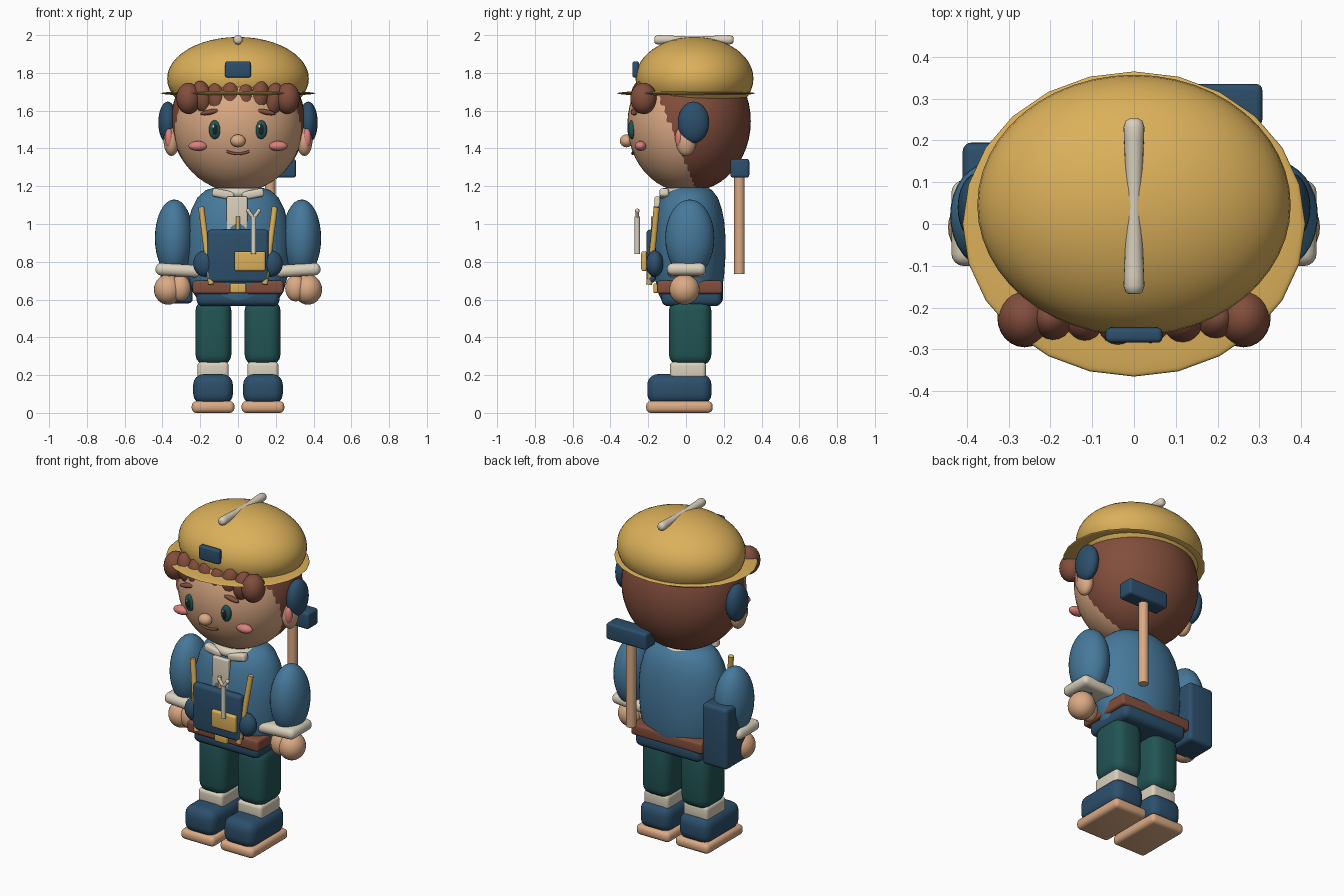
import bpy, bmesh, math
from mathutils import Vector

cube = bpy.data.objects.get("Cube")
if cube:
    bpy.data.objects.remove(cube, do_unlink=True)


def material(name, hex_code):
    """Flat material from an sRGB hex colour, stored as linear values."""
    srgb = [int(hex_code[i:i + 2], 16) / 255 for i in (0, 2, 4)]
    rgba = [((c + 0.055) / 1.055) ** 2.4 for c in srgb] + [1]
    mat = bpy.data.materials.new(name)
    mat.use_nodes = True
    mat.diffuse_color = rgba
    mat.node_tree.nodes["Principled BSDF"].inputs["Base Color"].default_value = rgba
    return mat


SKIN = material("skin_tan", "DBAA84")
BROWN = material("hair_brown", "824E3C")
GOLD = material("gold", "DBB05A")
BLUE = material("shirt_blue", "46799B")
NAVY = material("navy", "2C4F6B")
TEAL = material("dark_teal", "225454")
CREAM = material("cream", "DAD0BC")
PINK = material("pink", "DB807C")
DARK = material("near_black", "1C2226")


def finish(name, mat, angle=50):
    ob = bpy.context.object
    ob.name = ob.data.name = name
    ob.data.materials.append(mat)
    bpy.ops.object.shade_smooth_by_angle(angle=math.radians(angle))
    return ob


def ball(name, mat, loc, radii, segs=32, tilt=0):
    bpy.ops.mesh.primitive_uv_sphere_add(segments=segs, ring_count=max(8, segs // 2),
                                         radius=1, location=loc, rotation=(0, tilt, 0))
    bpy.context.object.scale = radii
    return finish(name, mat)


def box(name, mat, loc, size, bevel=0.02, tilt=0):
    bpy.ops.mesh.primitive_cube_add(size=1, location=loc, rotation=(0, tilt, 0))
    ob = bpy.context.object
    bm = bmesh.new()
    bm.from_mesh(ob.data)
    bmesh.ops.scale(bm, vec=size, verts=bm.verts)
    bmesh.ops.bevel(bm, geom=bm.edges[:], offset=bevel, segments=4,
                    profile=0.5, affect='EDGES')
    bm.to_mesh(ob.data)
    bm.free()
    return finish(name, mat)


def rod(name, mat, start, end, radius, sides=16):
    a, b = Vector(start), Vector(end)
    bpy.ops.mesh.primitive_cylinder_add(vertices=sides, radius=radius, depth=(b - a).length,
                                        location=(a + b) / 2)
    ob = bpy.context.object
    ob.rotation_euler = (b - a).to_track_quat('Z', 'Y').to_euler()
    return finish(name, mat)


def lathe(name, mat, profile, loc, scale=(1, 1, 1), rotation=(0, 0, 0), sides=32):
    """Spin a (radius, height) profile round the local z axis."""
    bm = bmesh.new()
    rings = [[bm.verts.new((r * math.cos(t * math.tau / sides),
                            r * math.sin(t * math.tau / sides), z))
              for t in range(sides)] for r, z in profile]
    for low, high in zip(rings, rings[1:]):
        for i in range(sides):
            j = (i + 1) % sides
            bm.faces.new((low[i], low[j], high[j], high[i]))
    bm.faces.new(rings[0][::-1])
    bm.faces.new(rings[-1])
    mesh = bpy.data.meshes.new(name)
    bm.to_mesh(mesh)
    bm.free()
    ob = bpy.data.objects.new(name, mesh)
    bpy.context.collection.objects.link(ob)
    ob.location, ob.scale, ob.rotation_euler = loc, scale, rotation
    bpy.ops.object.select_all(action='DESELECT')
    ob.select_set(True)
    bpy.context.view_layer.objects.active = ob
    return finish(name, mat)


# Head and hair
ball("head", SKIN, (0, 0, 1.53), (0.345, 0.31, 0.36), 48)
ball("back_hair", BROWN, (0, 0.025, 1.544), (0.354, 0.318, 0.37), 48)
ball("nose", SKIN, (0, -0.315, 1.44), (0.04, 0.035, 0.034), 24)
for i in range(6):
    x = -0.19 + i * 0.076
    ball("fringe_curl", BROWN, (x, -0.24 + abs(x) * 0.08, 1.672 - 0.012 * (i % 2)),
         (0.052, 0.055, 0.088), 20, x)

# Mouth
curve = bpy.data.curves.new("mouth", 'CURVE')
curve.dimensions = '3D'
curve.bevel_depth = 0.007
curve.use_fill_caps = True
spline = curve.splines.new('POLY')
spline.points.add(8)
for i, point in enumerate(spline.points):
    u = i / 4 - 1
    point.co = (u * 0.06, -0.283 + 0.005 * u * u, 1.372 + 0.013 * u * u, 1)
curve.materials.append(BROWN)
mouth = bpy.data.objects.new("mouth", curve)
bpy.context.collection.objects.link(mouth)

# Hat
ball("hat_dome", GOLD, (0, 0.045, 1.77), (0.375, 0.312, 0.22), 48)
ball("hat_brim", GOLD, (0, 0, 1.692), (0.41, 0.365, 0.016), 24)
box("hat_badge", NAVY, (0, -0.266, 1.818), (0.136, 0.036, 0.086), 0.012)
lathe("hat_ridge", CREAM,
      [(0.012, -0.21), (0.02, -0.205), (0.025, -0.19), (0.024, -0.165), (0.017, 0),
       (0.024, 0.165), (0.025, 0.19), (0.02, 0.205), (0.012, 0.21)],
      (0, 0.042, 1.975), rotation=(math.pi / 2, 0, 0), sides=20)

# Torso, collar and belt
lathe("torso", BLUE,
      [(0.20, 0.58), (0.24, 0.64), (0.262, 0.72), (0.272, 0.82), (0.274, 0.92),
       (0.264, 1.01), (0.245, 1.08), (0.215, 1.14), (0.17, 1.18), (0.1, 1.2)],
      (0, 0.018, 0), (1, 0.7, 1), sides=48)
bpy.ops.mesh.primitive_torus_add(location=(0, 0, 1.165), major_radius=0.112,
                                 minor_radius=0.027, major_segments=32, minor_segments=10)
finish("collar", CREAM)
box("shirt_placket", CREAM, (-0.005, -0.152, 1.05), (0.11, 0.03, 0.19), 0.008)
box("hips", NAVY, (0, 0.03, 0.615), (0.44, 0.32, 0.1), 0.035)
box("belt", BROWN, (0, 0.02, 0.665), (0.48, 0.345, 0.07), 0.015)
box("belt_buckle", GOLD, (0, -0.16, 0.66), (0.085, 0.025, 0.05), 0.008)

# Bib with front pocket, antenna and wrench
box("bib", NAVY, (0, -0.185, 0.83), (0.325, 0.05, 0.28), 0.02)
box("front_pocket", GOLD, (0.063, -0.222, 0.803), (0.165, 0.03, 0.105), 0.012)
rod("bib_rod", GOLD, (0, -0.175, 0.93), (0, -0.175, 1.04), 0.01)
rod("wrench_handle", CREAM, (0.082, -0.258, 0.84), (0.082, -0.258, 1.04), 0.014)
for s in (-1, 1):
    rod("wrench_prong", CREAM, (0.082, -0.258, 1.03), (0.082 + s * 0.027, -0.258, 1.068), 0.01)
    ball("wrench_tip", CREAM, (0.082 + s * 0.028, -0.258, 1.07), (0.012,) * 3, 12)

# Mirrored parts
for s, side in ((1, "left_"), (-1, "right_")):
    # Face
    ball(side + "eye", TEAL, (s * 0.122, -0.286, 1.5), (0.032, 0.021, 0.05), 24)
    ball(side + "pupil", DARK, (s * 0.122, -0.298, 1.5), (0.018, 0.012, 0.032), 16)
    ball(side + "glint", CREAM, (s * 0.122 - 0.008, -0.307, 1.516), (0.006, 0.004, 0.008), 12)
    ball(side + "brow", BROWN, (s * 0.145, -0.275, 1.593), (0.055, 0.018, 0.014), 20, s * 0.2)
    ball(side + "cheek", PINK, (s * 0.212, -0.24, 1.413), (0.05, 0.03, 0.026), 24)
    ball(side + "end_curl", BROWN, (s * 0.262, -0.225, 1.665), (0.065, 0.07, 0.083), 24)
    # Ear and ear muff
    ball(side + "ear", SKIN, (s * 0.352, 0, 1.44), (0.042, 0.055, 0.08), 24)
    ball(side + "inner_ear", PINK, (s * 0.365, -0.036, 1.455), (0.023, 0.022, 0.05), 20)
    ball(side + "ear_muff", NAVY, (s * 0.372, 0.04, 1.538), (0.05, 0.083, 0.11), 32)
    # Collar flap
    box(side + "collar_flap", CREAM, (s * 0.078, -0.115, 1.158), (0.12, 0.05, 0.045), 0.015, s * -0.2)
    # Arm
    ball(side + "sleeve", BLUE, (s * 0.338, 0.02, 0.925), (0.102, 0.13, 0.205), 32)
    box(side + "cuff", CREAM, (s * 0.312, 0.002, 0.755), (0.25, 0.205, 0.065), 0.03, s * -0.06)
    ball(side + "hand", SKIN, (s * 0.37, -0.008, 0.653), (0.075, 0.08, 0.08), 28)
    ball(side + "thumb", SKIN, (s * 0.305, -0.03, 0.66), (0.055, 0.05, 0.07), 24)
    # Braces
    rod(side + "brace", GOLD, (s * 0.195, -0.155, 1.09), (s * 0.142, -0.195, 0.68), 0.016)
    ball(side + "bib_knob", NAVY, (s * 0.175, -0.165, 0.79), (0.062, 0.045, 0.07), 24)
    # Leg
    box(side + "trouser_leg", TEAL, (s * 0.13, 0.022, 0.425), (0.19, 0.225, 0.35), 0.06)
    box(side + "sock", CREAM, (s * 0.132, 0.01, 0.225), (0.165, 0.19, 0.09), 0.02)
    box(side + "shoe", NAVY, (s * 0.132, -0.035, 0.125), (0.21, 0.34, 0.16), 0.055)
    box(side + "sole", SKIN, (s * 0.132, -0.035, 0.031), (0.226, 0.352, 0.062), 0.025)

# Mallet on the back
rod("mallet_handle", SKIN, (0.17, 0.283, 0.735), (0.17, 0.283, 1.26), 0.028, 20)
box("mallet_head", NAVY, (0.172, 0.285, 1.295), (0.27, 0.1, 0.1), 0.015)

# Hip pouch
box("hip_pouch", NAVY, (-0.325, 0.1, 0.765), (0.17, 0.19, 0.37), 0.022)
box("pouch_clasp", GOLD, (-0.3, 0.0, 0.785), (0.09, 0.025, 0.05), 0.008)
